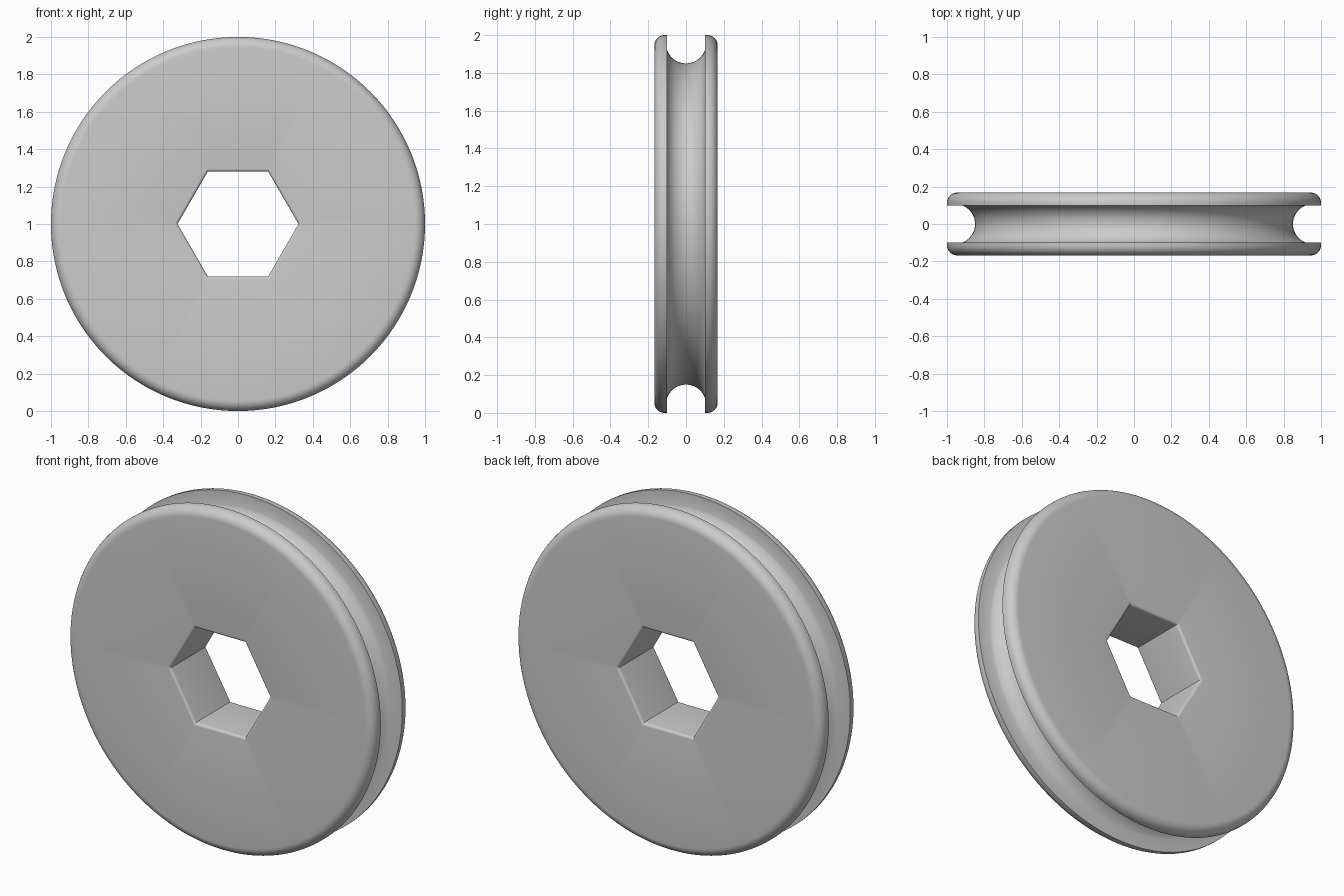
import bpy, bmesh
from math import sin, cos, pi, asin, radians

cube = bpy.data.objects.get("Cube")
if cube:
    bpy.data.objects.remove(cube, do_unlink=True)

SIDES = 192            # divisible by six so samples land on the hexagon corners
RADIUS, HALF = 1.0, 0.168
RIM_FILLET, BORE_FILLET = 0.055, 0.015
APOTHEM = 0.28
GROOVE_HALF, GROOVE_R, GROOVE_FLOOR = 0.1, 0.106, 0.85

mat = bpy.data.materials.new("light_grey")
mat.use_nodes = True
colour = (0.6, 0.6, 0.6, 1)
mat.diffuse_color = colour
mat.node_tree.nodes["Principled BSDF"].inputs["Base Color"].default_value = colour


def arc(cx, cy, r, start, end, steps):
    """Points (radius, depth) along a circular arc, angles in radians."""
    angles = [start + (end - start) * i / steps for i in range(steps + 1)]
    return [(cx + r * cos(a), cy + r * sin(a)) for a in angles]


def circle_ring(bm, r, y):
    return [bm.verts.new((r * cos(t), y, 1 + r * sin(t)))
            for t in (2 * pi * i / SIDES for i in range(SIDES))]


def hex_ring(bm, apothem, y):
    ring = []
    for i in range(SIDES):
        t = 2 * pi * i / SIDES
        r = apothem / cos(t % (pi / 3) - pi / 6)
        ring.append(bm.verts.new((r * cos(t), y, 1 + r * sin(t))))
    return ring


# Outer profile: front fillet, rim, groove, and the mirrored back
front = arc(RADIUS - RIM_FILLET, RIM_FILLET - HALF, RIM_FILLET, -pi / 2, 0, 8)
front.append((RADIUS, -GROOVE_HALF))
sweep = asin(GROOVE_HALF / GROOVE_R)
groove = arc(GROOVE_FLOOR + GROOVE_R, 0, GROOVE_R, pi + sweep, pi - sweep, 20)
back = [(r, -y) for r, y in reversed(front)]

# Bore profile: rounded mouth at both ends of the hexagonal hole
mouth = arc(APOTHEM + BORE_FILLET, HALF - BORE_FILLET, BORE_FILLET, pi / 2, pi, 5)
bore = mouth + [(a, -y) for a, y in reversed(mouth)]

# Pulley wheel: loft all rings into one closed skin
bm = bmesh.new()
rings = [circle_ring(bm, r, y) for r, y in front + groove + back]
rings += [hex_ring(bm, a, y) for a, y in bore]
for k, ring in enumerate(rings):
    following = rings[(k + 1) % len(rings)]
    for i in range(SIDES):
        j = (i + 1) % SIDES
        bm.faces.new((ring[i], ring[j], following[j], following[i]))
bmesh.ops.recalc_face_normals(bm, faces=bm.faces)

mesh = bpy.data.meshes.new("pulley_wheel")
bm.to_mesh(mesh)
bm.free()
mesh.materials.append(mat)
wheel = bpy.data.objects.new("pulley_wheel", mesh)
bpy.context.collection.objects.link(wheel)

bpy.ops.object.select_all(action='DESELECT')
wheel.select_set(True)
bpy.context.view_layer.objects.active = wheel
bpy.ops.object.shade_smooth_by_angle(angle=radians(30))
